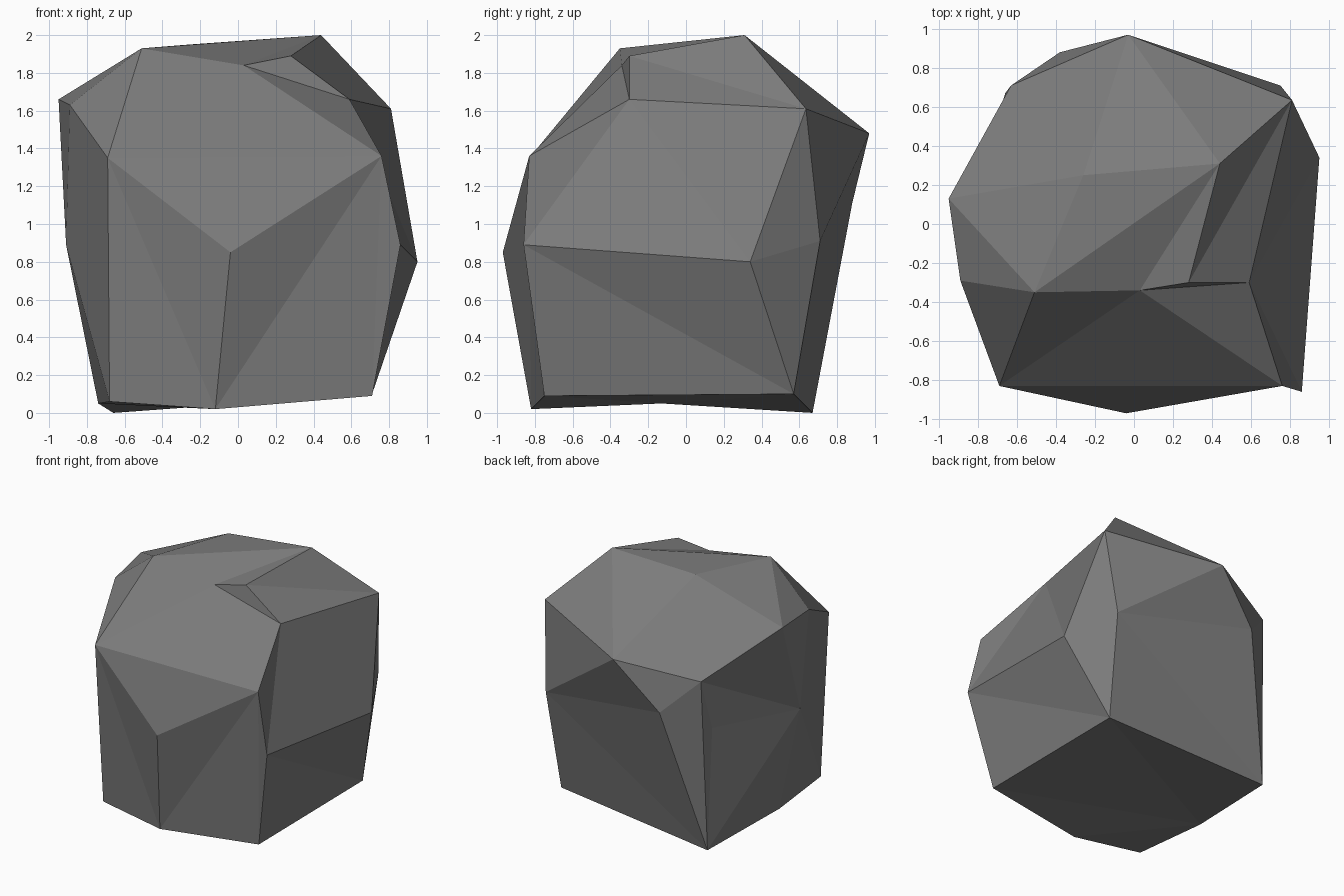
import bpy, bmesh
from mathutils import Vector

if "Cube" in bpy.data.objects:
    bpy.data.objects.remove(bpy.data.objects["Cube"])

# Named corners of the boulder, level by level
CORNERS = {
    # crown
    'A': (-0.51, -0.35, 1.93), 'B': (0.44, 0.31, 2.00), 'C': (0.28, -0.30, 1.89),
    'D': (0.03, -0.34, 1.84), 'Z': (-0.26, 0.25, 1.95), 'E': (0.59, -0.30, 1.66),
    'F': (0.81, 0.635, 1.61), 'I': (-0.95, 0.13, 1.66), 'J': (-0.89, -0.29, 1.63),
    # shoulder
    'G': (0.76, -0.83, 1.36), 'H': (-0.69, -0.83, 1.35),
    'K': (-0.03, 0.97, 1.48), 'X': (-0.63, 0.71, 1.36),
    # waist
    'L': (-0.04, -0.97, 0.85), 'M': (0.86, -0.86, 0.89), 'N': (0.95, 0.34, 0.80),
    'O': (0.75, 0.71, 0.91), 'V': (-0.91, -0.15, 0.89), 'W': (-0.38, 0.88, 1.11),
    'Y': (-0.66, 0.61, 0.96),
    # foot
    'P': (0.71, 0.57, 0.10), 'Q': (0.71, -0.75, 0.09), 'R': (-0.12, -0.82, 0.02),
    'S': (-0.68, -0.74, 0.06), 'T': (-0.74, -0.13, 0.05), 'U': (-0.66, 0.67, 0.00),
}
# Offsets used only while wrapping the hull, so that dents are kept as corners
LIFTS = {
    'D': (0.0, -0.02, 0.13), 'E': (0.17, 0.0, 0.03), 'Y': (-0.12, 0.03, 0.0),
    'T': (0.0, 0.0, -0.12), 'L': (0.0, 0.125, 0.0), 'M': (0.0, 0.10, 0.0),
}
# Ridges to turn: edge between the first pair runs between the second pair
TURNS = ['DZ AB', 'BE CF', 'BG CF', 'NQ MP', 'KP OU', 'KU OW', 'WY XU', 'IY XV', 'LM GR', 'LQ GR']

# Wrap a hull round all corners
bm = bmesh.new()
v = {n: bm.verts.new(Vector(c) + Vector(LIFTS.get(n, (0, 0, 0)))) for n, c in CORNERS.items()}
bmesh.ops.convex_hull(bm, input=bm.verts[:], use_existing_faces=False)
bmesh.ops.triangulate(bm, faces=bm.faces[:])


def turn(a, b, c, d):
    """Swap the diagonal a-b of quad a-c-b-d for c-d."""
    e = bm.edges.get((v[a], v[b]))
    if e is None or len(e.link_faces) != 2 or bm.edges.get((v[c], v[d])):
        return
    tips = {x for f in e.link_faces for x in f.verts} - {v[a], v[b]}
    if tips == {v[c], v[d]}:
        bmesh.ops.delete(bm, geom=[e], context='EDGES')
        bm.faces.new((v[a], v[c], v[d]))
        bm.faces.new((v[b], v[d], v[c]))


for t in TURNS:
    turn(t[0], t[1], t[3], t[4])

# Press the dents back in
for n, c in CORNERS.items():
    v[n].co = c
bmesh.ops.delete(bm, geom=[x for x in bm.verts if not x.link_faces], context='VERTS')
bmesh.ops.recalc_face_normals(bm, faces=bm.faces[:])

mesh = bpy.data.meshes.new("boulder")
bm.to_mesh(mesh)
bm.free()

# One stone colour, flat faces
stone = bpy.data.materials.new("grey stone")
stone.diffuse_color = (0.2, 0.2, 0.2, 1)
stone.use_nodes = True
stone.node_tree.nodes["Principled BSDF"].inputs["Base Color"].default_value = stone.diffuse_color
mesh.materials.append(stone)
boulder = bpy.data.objects.new("boulder", mesh)
bpy.context.collection.objects.link(boulder)
